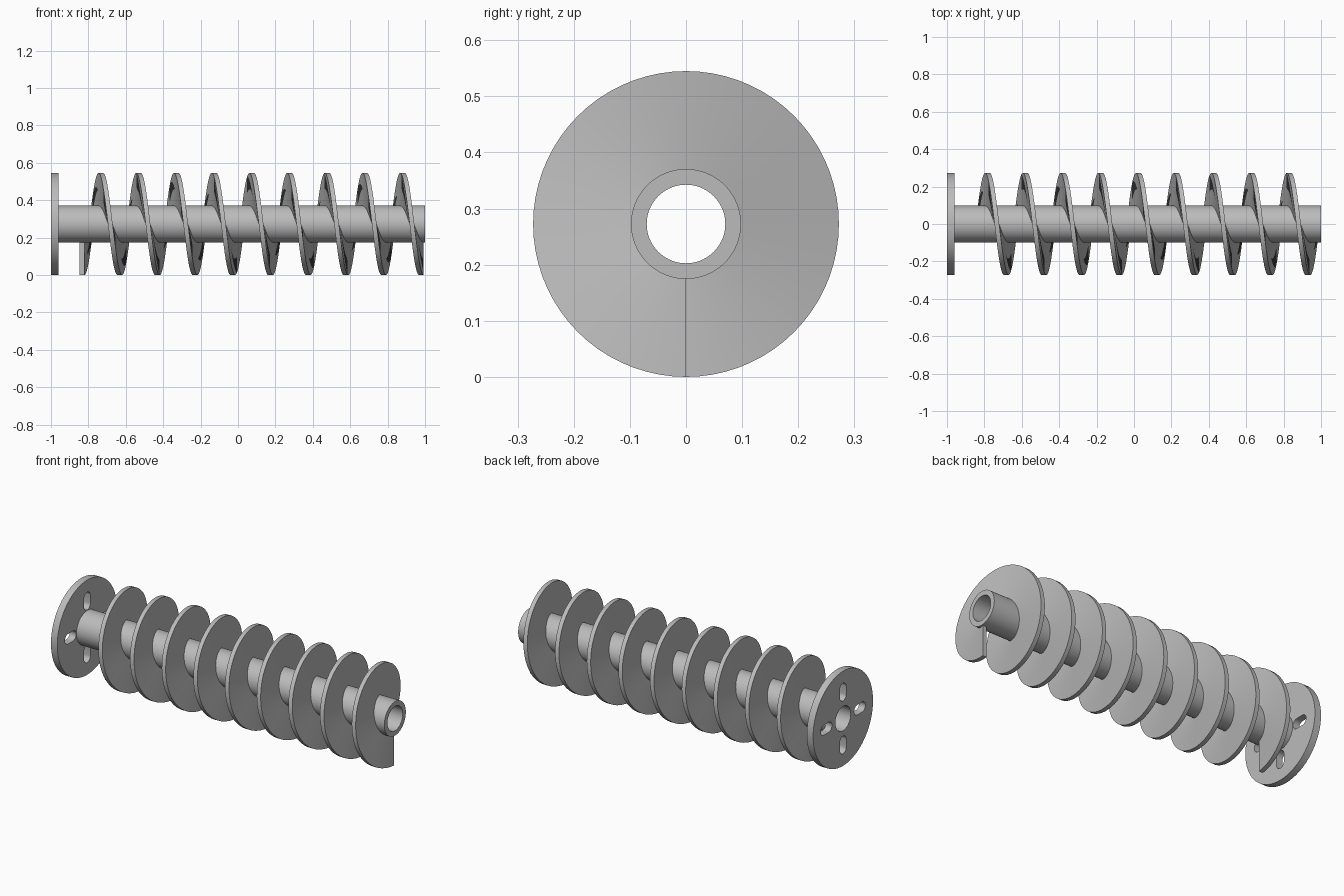
import bpy, bmesh, math
from mathutils import Matrix

if "Cube" in bpy.data.objects:
    bpy.data.objects.remove(bpy.data.objects["Cube"])

R, TUBE, BORE = 0.2725, 0.098, 0.07      # flange/flight, tube and bore radii
AXIS_Z = R
steel = bpy.data.materials.new("steel grey")
steel.diffuse_color = (0.5, 0.5, 0.5, 1)
steel.use_nodes = True
steel.node_tree.nodes["Principled BSDF"].inputs["Base Color"].default_value = steel.diffuse_color


def finish(name, mesh):
    mesh.materials.clear()
    mesh.materials.append(steel)
    ob = bpy.data.objects.new(name, mesh)
    bpy.context.collection.objects.link(ob)
    bpy.ops.object.select_all(action='DESELECT')
    ob.select_set(True)
    bpy.context.view_layer.objects.active = ob
    bpy.ops.object.shade_smooth_by_angle(angle=math.radians(35))
    return ob


def sweep(name, section, steps, place, closed):
    """Carry a closed cross-section of (x, r) points round the axis."""
    bm = bmesh.new()
    rings = [[bm.verts.new(place(i, x, r)) for x, r in section] for i in range(steps)]
    n = len(section)
    for i in range(steps if closed else steps - 1):
        a, b = rings[i], rings[(i + 1) % steps]
        for k in range(n):
            bm.faces.new((a[k], a[(k + 1) % n], b[(k + 1) % n], b[k]))
    if not closed:
        bm.faces.new(rings[0])
        bm.faces.new(rings[-1])
    bmesh.ops.recalc_face_normals(bm, faces=bm.faces)
    mesh = bpy.data.meshes.new(name)
    bm.to_mesh(mesh)
    bm.free()
    return finish(name, mesh)


def around(t, x, r):
    return (x, r * math.sin(t), AXIS_Z - r * math.cos(t))


# hollow shaft
SEG = 72
sweep("hollow_shaft", [(-1, BORE), (-1, TUBE), (1, TUBE), (1, BORE)], SEG,
      lambda i, x, r: around(2 * math.pi * i / SEG, x, r), True)

# screw flight: nine turns, starting and ending at the bottom
TURNS, START, PITCH, HALF = 9, -0.834, 0.2016, 0.0125
sweep("screw_flight", [(-HALF, TUBE - 0.004), (-HALF, R), (HALF, R), (HALF, TUBE - 0.004)],
      TURNS * SEG + 1,
      lambda i, x, r: around(2 * math.pi * i / SEG, START + PITCH * i / SEG + x, r), False)

# end flange: filled 2D outline with centre bore and four radial slots
curve = bpy.data.curves.new("flange_outline", 'CURVE')
curve.dimensions, curve.fill_mode, curve.extrude = '2D', 'BOTH', 0.02


def outline(points):
    s = curve.splines.new('POLY')
    s.points.add(len(points) - 1)
    for p, (u, v) in zip(s.points, points):
        p.co = (u, v, 0, 1)
    s.use_cyclic_u = True


def arc(cx, radius, a0, a1, n):
    return [(cx + radius * math.cos(a0 + (a1 - a0) * i / n),
             radius * math.sin(a0 + (a1 - a0) * i / n)) for i in range(n)]


outline(arc(0, R, 0, 2 * math.pi, SEG))
outline(arc(0, BORE, 0, 2 * math.pi, SEG))
W, IN, OUT = 0.029, 0.101, 0.203          # slot half width, inner and outer reach
q = math.pi / 2
slot = arc(OUT - W, W, -q, q, 12) + [(OUT - W, W)] + arc(IN + W, W, q, 3 * q, 12) + [(IN + W, -W)]
for k in range(4):
    c, s = math.cos(k * q), math.sin(k * q)
    outline([(u * c - v * s, u * s + v * c) for u, v in slot])

helper = bpy.data.objects.new("flange_outline", curve)
bpy.context.collection.objects.link(helper)
dg = bpy.context.evaluated_depsgraph_get()
mesh = bpy.data.meshes.new_from_object(helper.evaluated_get(dg))
bpy.data.objects.remove(helper)
mesh.transform(Matrix.Translation((-0.98, 0, AXIS_Z)) @ Matrix.Rotation(q, 4, 'Y'))
bm = bmesh.new()
bm.from_mesh(mesh)
bmesh.ops.remove_doubles(bm, verts=bm.verts, dist=1e-5)
bmesh.ops.recalc_face_normals(bm, faces=bm.faces)
bm.to_mesh(mesh)
bm.free()
finish("end_flange", mesh)
